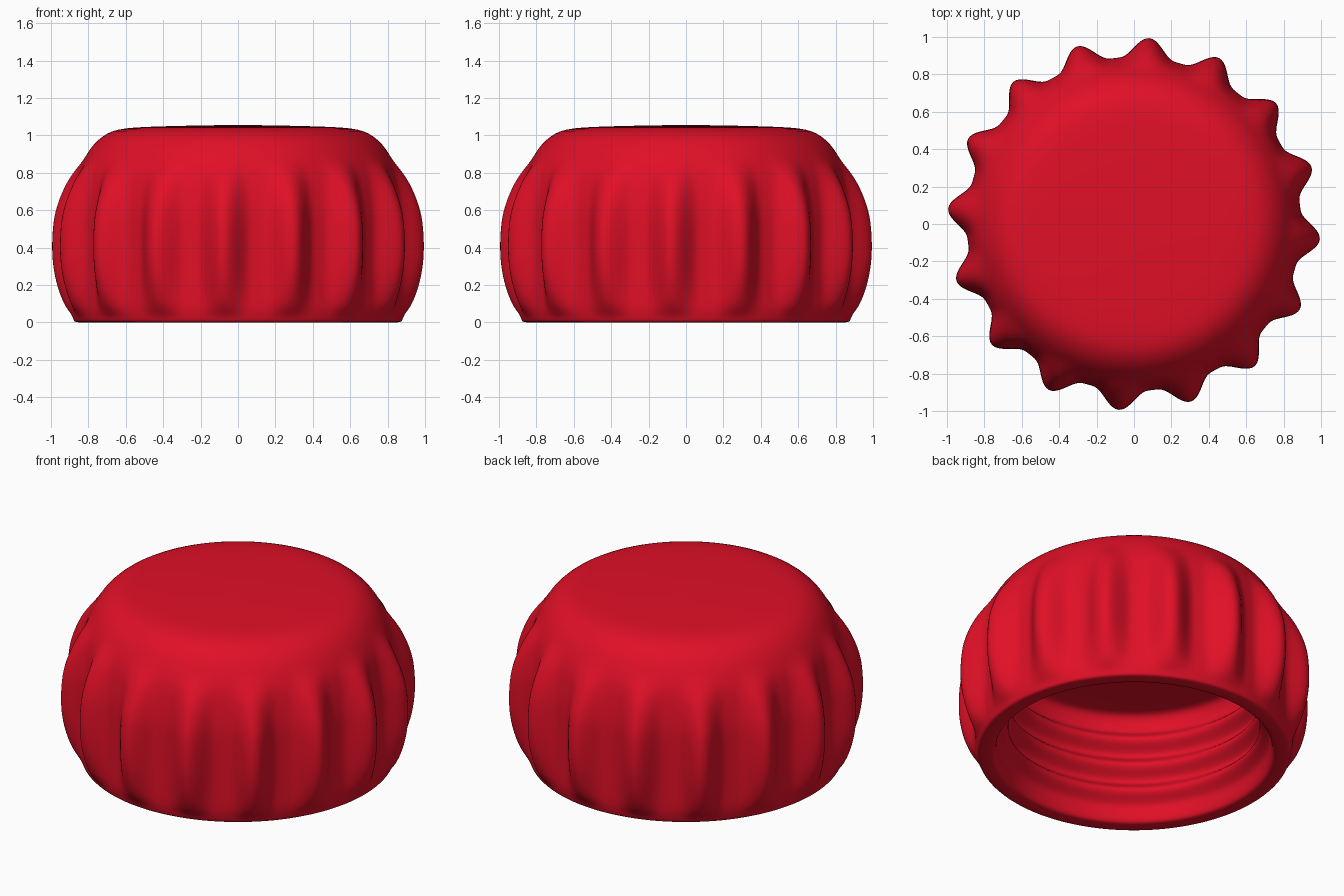
import bpy
import bmesh
import math

cube = bpy.data.objects.get("Cube")
if cube:
    bpy.data.objects.remove(cube, do_unlink=True)

RIDGES = 16
SEGMENTS = RIDGES * 12
OFFSET = math.radians(-4.7)
MID = 0.4

# Glossy red plastic
red = bpy.data.materials.new("red_plastic")
red.use_nodes = True
colour = (0.75, 0.005, 0.02, 1.0)
red.diffuse_color = colour
red.node_tree.nodes["Principled BSDF"].inputs["Base Color"].default_value = colour


def ridge_height(angle, z):
    """Rounded grip ridge, fading out towards its top and bottom ends."""
    t = (z - MID) / (0.45 if z > MID else 0.36)
    if abs(t) >= 1:
        return 0.0
    pitch = math.tau / RIDGES
    d = (angle - OFFSET + pitch / 2) % pitch - pitch / 2
    half = math.radians(9.2)
    if abs(d) >= half:
        return 0.0
    return 0.108 * (1 - t * t) ** 0.8 * (0.5 + 0.5 * math.cos(math.pi * d / half))


# Outer shell, from the crown down to the rim
outer = [(0.15, 1.054), (0.3, 1.051), (0.45, 1.047), (0.56, 1.042), (0.64, 1.033),
         (0.70, 1.012), (0.75, 0.975), (0.79, 0.93), (0.825, 0.87), (0.848, 0.82)]
outer += [(0.893 - 0.03 * max(0, (z - 0.55) / 0.22) ** 1.5, z)
          for z in [0.77 - 0.05 * i for i in range(14)]]
outer += [(0.892, 0.08), (0.888, 0.05), (0.882, 0.025), (0.878, 0.008), (0.868, 0.0)]

# Underside of the rim, then the threaded bore and its ceiling
inner = [(0.83, 0.0), (0.80, 0.0), (0.785, 0.006), (0.775, 0.025), (0.77, 0.06)]
PITCH = 0.165
for i in range(25):
    z = 0.09 + PITCH * 3 * i / 24
    inner.append((0.735 + 0.033 * math.cos(math.tau * (z - 0.09) / PITCH), z))
inner += [(0.765, 0.62), (0.755, 0.66), (0.73, 0.68), (0.69, 0.685), (0.45, 0.685), (0.2, 0.685)]

# Sweep the profile around the axis
bm = bmesh.new()
rings = []
for part, ribbed in ((outer, True), (inner, False)):
    for r, z in part:
        ring = []
        for s in range(SEGMENTS):
            a = math.tau * s / SEGMENTS
            radius = r + (ridge_height(a, z) if ribbed else 0)
            ring.append(bm.verts.new((radius * math.cos(a), radius * math.sin(a), z)))
        rings.append(ring)

for upper, lower in zip(rings, rings[1:]):
    for s in range(SEGMENTS):
        n = (s + 1) % SEGMENTS
        bm.faces.new((upper[s], lower[s], lower[n], upper[n]))

# Close the crown and the ceiling
for ring, z in ((rings[0], 1.055), (rings[-1], 0.685)):
    centre = bm.verts.new((0, 0, z))
    for s in range(SEGMENTS):
        bm.faces.new((centre, ring[s], ring[(s + 1) % SEGMENTS]))

bmesh.ops.recalc_face_normals(bm, faces=bm.faces)
for face in bm.faces:
    face.smooth = True
mesh = bpy.data.meshes.new("screw_cap")
bm.to_mesh(mesh)
bm.free()
mesh.materials.append(red)

cap = bpy.data.objects.new("screw_cap", mesh)
bpy.context.collection.objects.link(cap)
smooth = cap.modifiers.new("Smooth", "SUBSURF")
smooth.levels = smooth.render_levels = 1
